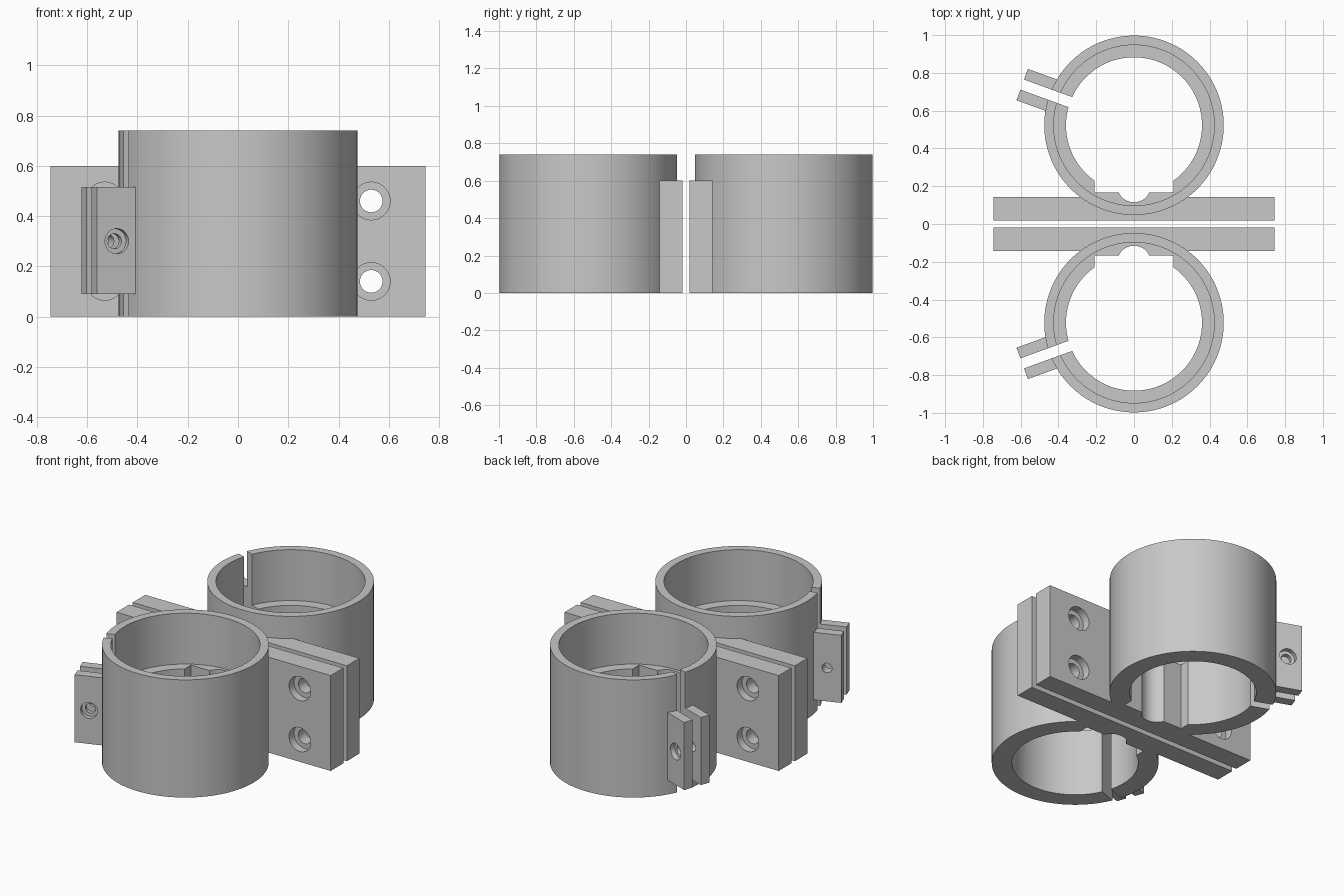
import bpy
from math import radians, cos, sin, pi
from mathutils import Matrix, Vector

cube = bpy.data.objects.get("Cube")
if cube:
    bpy.data.objects.remove(cube, do_unlink=True)

# Main sizes
HEIGHT, LEDGE = 0.74, 0.42
R_OUT, R_TOP, R_BORE = 0.475, 0.425, 0.36
CENTRE = Vector((0, 0.5225, 0))
SLOT_HALF, EAR_OUT = 0.0285, 0.0885
PLATE_IN, PLATE_OUT = 0.018, 0.143
SLOT_ANGLE = radians(160)

grey = bpy.data.materials.new("plain_grey")
grey.use_nodes = True
colour = (0.58, 0.58, 0.58, 1)
grey.diffuse_color = colour
grey.node_tree.nodes["Principled BSDF"].inputs["Base Color"].default_value = colour


def apply_transform(obj):
    bpy.context.view_layer.update()
    obj.data.transform(obj.matrix_world)
    obj.matrix_world = Matrix()
    return obj


def box(name, low, high):
    low, high = Vector(low), Vector(high)
    bpy.ops.mesh.primitive_cube_add(size=1, location=(low + high) / 2)
    obj = bpy.context.object
    obj.name = name
    obj.scale = high - low
    return apply_transform(obj)


def cylinder(name, radius, start, end, sides=96):
    """Cylinder running from start to end."""
    start, end = Vector(start), Vector(end)
    axis = end - start
    bpy.ops.mesh.primitive_cylinder_add(
        vertices=sides, radius=radius, depth=axis.length,
        location=(start + end) / 2,
        rotation=axis.to_track_quat('Z', 'Y').to_euler())
    bpy.context.object.name = name
    return apply_transform(bpy.context.object)


def combine(target, tool, operation):
    mod = target.modifiers.new(tool.name, 'BOOLEAN')
    mod.operation, mod.solver, mod.object = operation, 'EXACT', tool
    bpy.context.view_layer.objects.active = target
    bpy.ops.object.modifier_apply(modifier=mod.name)
    bpy.data.objects.remove(tool, do_unlink=True)


def to_slot(obj):
    """Move a part from the slot's own frame onto the ring."""
    obj.data.transform(Matrix.Translation(CENTRE) @ Matrix.Rotation(SLOT_ANGLE, 4, 'Z'))
    return obj


def up(z):
    return CENTRE + Vector((0, 0, z))


# Ring body, mounting plate and the two clamp ears
clamp = cylinder("back_clamp", R_OUT, up(0), up(HEIGHT), 128)
combine(clamp, box("plate", (-0.745, PLATE_IN, 0), (0.745, PLATE_OUT, 0.6)), 'UNION')
for side in (-1, 1):
    ys = sorted((side * SLOT_HALF, side * EAR_OUT))
    ear = box("ear", (0.44, ys[0], 0.09), (0.63, ys[1], 0.515))
    combine(clamp, to_slot(ear), 'UNION')

# Stepped bore, with a wide seat above the ledge
combine(clamp, cylinder("seat", R_TOP, up(LEDGE), up(1), 128), 'DIFFERENCE')
combine(clamp, cylinder("bore", R_BORE, up(-0.1), up(0.6), 128), 'DIFFERENCE')

# Flat recess and round groove in the lower wall
combine(clamp, box("recess", (-0.21, 0.167, -0.1), (0.21, 0.45, 0.6)), 'DIFFERENCE')
combine(clamp, cylinder("groove", 0.09, (0, 0.205, -0.1), (0, 0.205, 0.6), 48), 'DIFFERENCE')

# Slot that splits the ring between the ears
slot = box("slot", (0.2, -SLOT_HALF, -0.1), (0.7, SLOT_HALF, 0.9))
combine(clamp, to_slot(slot), 'DIFFERENCE')

# Counterbored plate bolt holes
for x in (-0.53, 0.53):
    for z in (0.14, 0.46):
        for radius, y in ((0.045, -0.1), (0.075, PLATE_OUT - 0.05)):
            hole = cylinder("bolt_hole", radius, (x, y, z), (x, 0.2, z), 48)
            combine(clamp, hole, 'DIFFERENCE')

# Counterbored pinch screw hole through the ears
for radius, y in ((0.03, 0.15), (0.05, 0.03 - EAR_OUT)):
    hole = cylinder("screw_hole", radius, (0.545, -0.12, 0.3), (0.545, y, 0.3), 40)
    combine(clamp, to_slot(hole), 'DIFFERENCE')

clamp.data.materials.clear()
clamp.data.materials.append(grey)
for face in clamp.data.polygons:
    face.material_index = 0

# Mirrored front clamp
front = clamp.copy()
front.data = clamp.data.copy()
front.name = "front_clamp"
bpy.context.collection.objects.link(front)
front.data.transform(Matrix.Scale(-1, 4, (0, 1, 0)))
front.data.flip_normals()

for obj in (clamp, front):
    bpy.ops.object.select_all(action='DESELECT')
    obj.select_set(True)
    bpy.context.view_layer.objects.active = obj
    bpy.ops.object.shade_smooth_by_angle(angle=radians(30))
